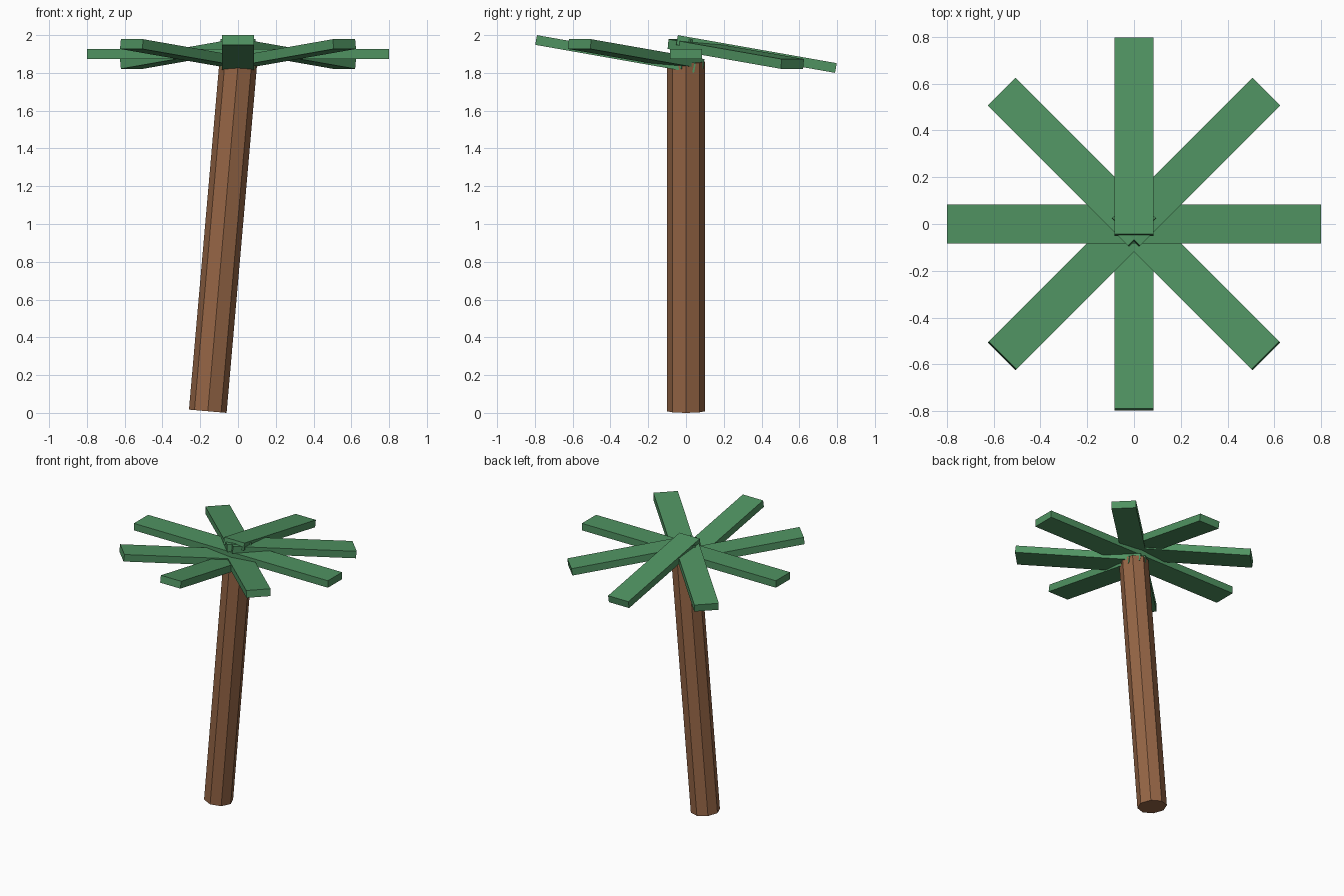
import bpy
from math import radians, sin, cos
from mathutils import Matrix, Vector

if "Cube" in bpy.data.objects:
    bpy.data.objects.remove(bpy.data.objects["Cube"])


def material(name, color):
    mat = bpy.data.materials.new(name)
    mat.diffuse_color = (*color, 1)
    mat.use_nodes = True
    mat.node_tree.nodes["Principled BSDF"].inputs["Base Color"].default_value = mat.diffuse_color
    return mat


bark = material("bark", (0.30, 0.13, 0.06))
green = material("leaf_green", (0.08, 0.29, 0.12))

# Trunk: eight-sided cylinder leaning towards +x, lowest rim corner on the ground
lean, radius, length = radians(5), 0.1, 1.858
axis = Vector((sin(lean), 0, cos(lean)))
base = Vector((-0.16, 0, radius * sin(lean)))
bpy.ops.mesh.primitive_cylinder_add(vertices=8, radius=radius, depth=length,
                                    location=base + axis * length / 2,
                                    rotation=(0, lean, 0))
trunk = bpy.context.object
trunk.name = "trunk"
trunk.data.materials.append(bark)

# Leaves: eight flat boards around the top; the crown leans down towards +y
leaf_size = (0.854, 0.167, 0.052, 1)
for i in range(8):
    angle = radians(45 * i)
    pitch = radians(10) * sin(angle)
    bpy.ops.mesh.primitive_cube_add(size=1)
    leaf = bpy.context.object
    leaf.name = f"leaf_{i + 1}"
    leaf.data.transform(Matrix.Diagonal(leaf_size))
    leaf.location = (0.373 * cos(angle), 0.373 * sin(angle), 1.9)
    leaf.rotation_euler = (0, pitch, angle)
    leaf.data.materials.append(green)
